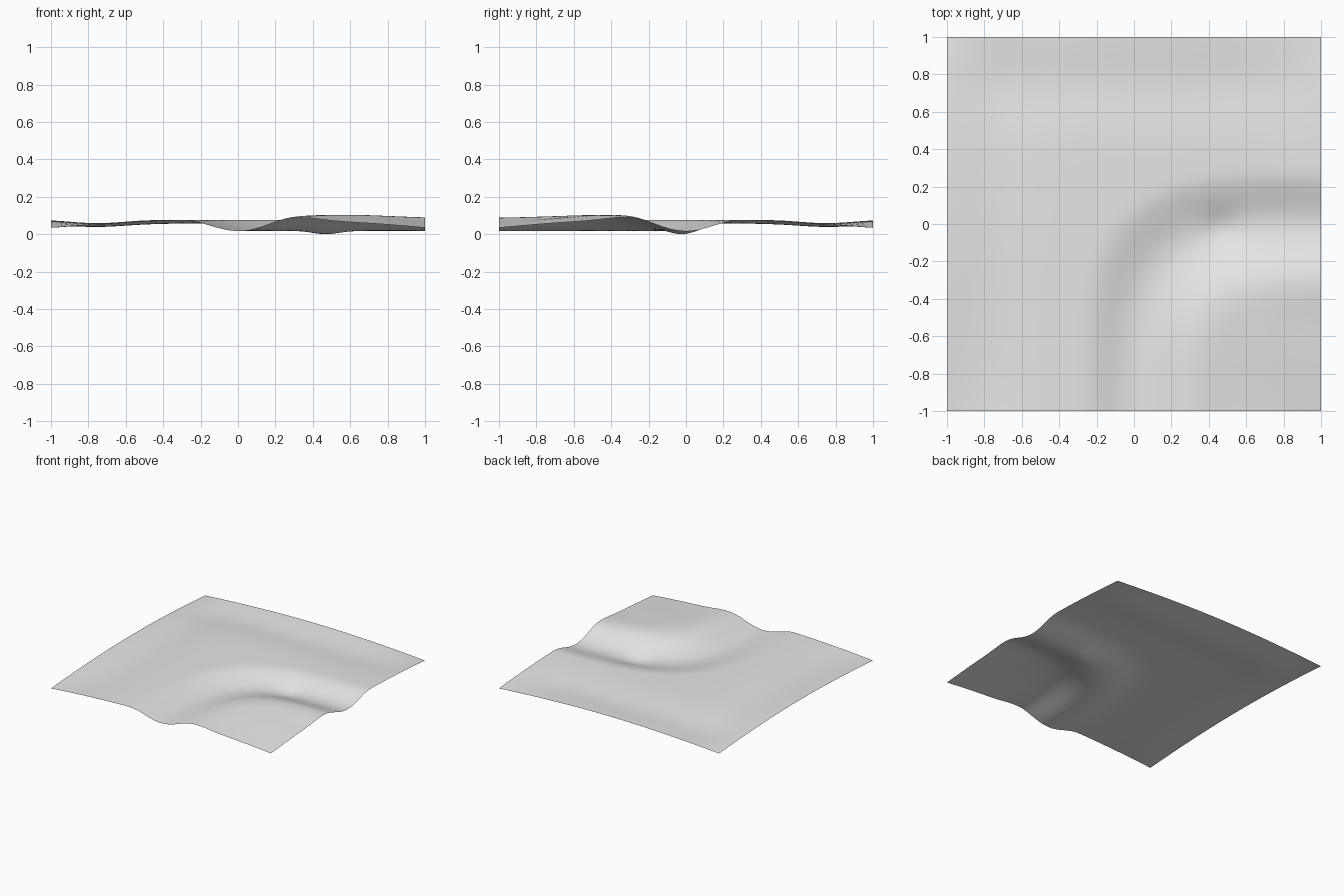
import bpy
import bmesh
from math import cos, exp, pi

cube = bpy.data.objects.get("Cube")
if cube:
    bpy.data.objects.remove(cube)


def bump(distance, width):
    return exp(-(distance / width) ** 2)


def height(x, y):
    # Gentle sheet that falls towards all four corners
    z = 0.083 - 0.043 * x * x * y * y
    # Shallow dips running just inside the left and back borders
    z -= 0.018 * bump(x + 0.75, 0.2) * (1 - y ** 4)
    z -= 0.018 * bump(y - 0.75, 0.2) * (1 - x ** 4)
    # Rounded-square distance from the front corner, which the riverbed bends around
    r = (abs(1 - x) ** 3.5 + abs(1 + y) ** 3.5) ** (1 / 3.5)
    # Riverbed
    if abs(r - 1) < 0.3:
        z -= 0.03 * (1 + cos(pi * (r - 1) / 0.3))
    # Inner bank ridge and low hill
    z += 0.015 * bump(r - 0.66, 0.14)
    z += 0.02 * bump(x - 0.64, 0.3) * bump(y + 0.57, 0.3)
    # Deep spot in the riverbed
    z -= 0.018 * bump(x - 0.47, 0.1) * bump(y + 0.02, 0.1)
    return z


# Ground sheet
bm = bmesh.new()
bmesh.ops.create_grid(bm, x_segments=64, y_segments=64, size=1)
for v in bm.verts:
    v.co.z = height(v.co.x, v.co.y)
lowest = min(v.co.z for v in bm.verts)
for v in bm.verts:
    v.co.z -= lowest
for f in bm.faces:
    f.smooth = True
mesh = bpy.data.meshes.new("river_bend_ground")
bm.to_mesh(mesh)
bm.free()
ground = bpy.data.objects.new("river_bend_ground", mesh)
bpy.context.collection.objects.link(ground)

# Plain light grey
grey = bpy.data.materials.new("light_grey")
grey.use_nodes = True
colour = (0.8, 0.8, 0.8, 1)
grey.diffuse_color = colour
grey.node_tree.nodes["Principled BSDF"].inputs["Base Color"].default_value = colour
mesh.materials.append(grey)
